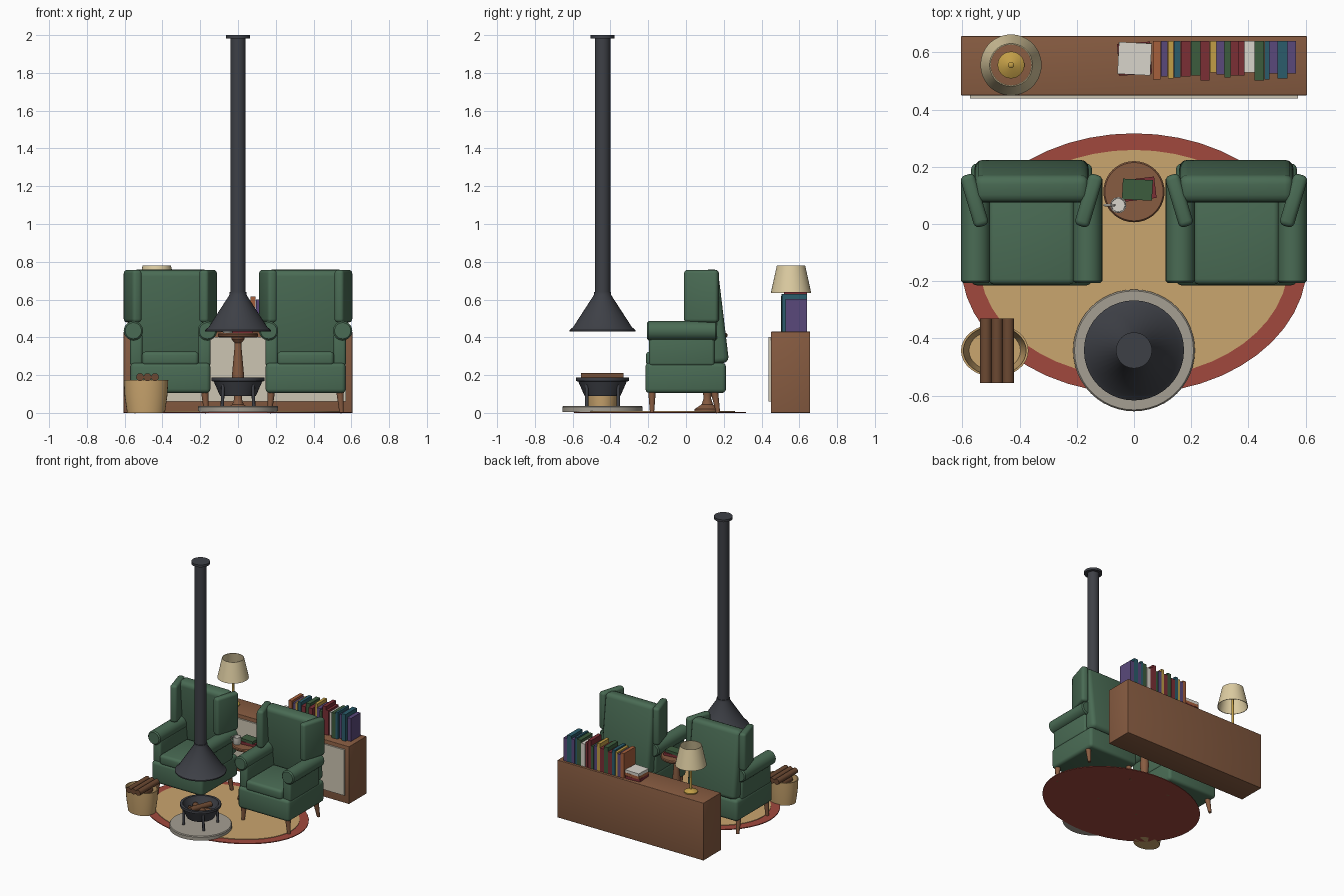
import bpy, bmesh, math
from mathutils import Matrix, Vector, Euler

if "Cube" in bpy.data.objects:
    bpy.data.objects.remove(bpy.data.objects["Cube"])

mats = {}
def mat(name, hexa):
    lin = [(((hexa >> s) & 255) / 255) ** 2.2 for s in (16, 8, 0)]
    m = bpy.data.materials.new(name)
    m.diffuse_color = (*lin, 1)
    m.use_nodes = True
    m.node_tree.nodes["Principled BSDF"].inputs["Base Color"].default_value = m.diffuse_color
    mats[name] = m

for n, h in dict(green=0x4B6B55, wood=0x865C43, dark_wood=0x6B4A35, tan=0xC9A46E, red=0xA04A40,
                 iron=0x404248, stone=0xA39D91, cream=0xCBC3B1, gold=0xC09C48, shade=0xDCCBA0,
                 b_green=0x3F5C40, b_red=0x7A3238, b_teal=0x2F5D6B, b_purple=0x5A4A7A,
                 b_orange=0xA5603F, white=0xD8D4CA).items():
    mat(n, h)

def finish(name, bm, m, loc=(0, 0, 0), rot=(0, 0, 0), angle=0.6):
    bmesh.ops.recalc_face_normals(bm, faces=bm.faces)
    me = bpy.data.meshes.new(name)
    bm.to_mesh(me)
    bm.free()
    me.materials.append(mats[m])
    me.shade_smooth()
    me.set_sharp_from_angle(angle=angle)
    ob = bpy.data.objects.new(name, me)
    ob.location, ob.rotation_euler = loc, rot
    bpy.context.collection.objects.link(ob)
    return ob

def box(name, loc, size, m, bevel=0, rot=(0, 0, 0), seg=3):
    bm = bmesh.new()
    bmesh.ops.create_cube(bm, size=1)
    bmesh.ops.scale(bm, vec=size, verts=bm.verts)
    if bevel:
        bmesh.ops.bevel(bm, geom=bm.edges[:], offset=bevel, segments=seg, profile=0.5, affect='EDGES')
    return finish(name, bm, m, loc, rot)

def span(name, x, y, z, m, bevel=0):
    c = [(a + b) / 2 for a, b in (x, y, z)]
    return box(name, c, [b - a for a, b in (x, y, z)], m, bevel)

def lathe(name, prof, m, loc=(0, 0, 0), n=32, sc=(1, 1), closed=False, rot=(0, 0, 0)):
    bm = bmesh.new()
    rings = [[bm.verts.new((r * math.cos(t) * sc[0], r * math.sin(t) * sc[1], z))
              for t in (2 * math.pi * i / n for i in range(n))] for r, z in prof]
    pairs = list(zip(rings, rings[1:])) + ([(rings[-1], rings[0])] if closed else [])
    for a, b in pairs:
        for i in range(n):
            j = (i + 1) % n
            bm.faces.new((a[i], a[j], b[j], b[i]))
    bmesh.ops.remove_doubles(bm, verts=bm.verts, dist=1e-5)
    return finish(name, bm, m, loc, rot)

def rod(name, a, b, r0, r1, m, n=16, bev=0):
    a, b = Vector(a), Vector(b)
    L = (b - a).length
    prof = [(0, 0), (r0 - bev, 0), (r0, bev), (r1, L - bev), (r1 - bev, L), (0, L)]
    return lathe(name, prof, m, a, n, rot=(b - a).to_track_quat('Z', 'Y').to_euler())

# Rug and hearth
lathe("rug_border", [(0, 0), (1, 0), (1, .006), (0, .006)], "red", (0, -.138, 0), 48, (.605, .455))
lathe("rug_field", [(0, .001), (1, .001), (1, .01), (0, .01)], "tan", (0, -.138, 0), 48, (.54, .397))
F = (0, -.442, 0)
lathe("hearth_slab", [(0, .005), (.213, .005), (.213, .03), (.208, .036), (0, .036)], "stone", F, 48)

# Hanging stove: bowl, legs, logs, hood, flue
lathe("fire_bowl", [(0, .09), (.095, .09), (.128, .165), (.14, .17), (.14, .187), (.122, .187),
                    (.115, .165), (.085, .11), (0, .11)], "iron", F, 40)
for k in range(4):
    t = math.pi / 4 + k * math.pi / 2
    x, y = .118 * math.cos(t), .118 * math.sin(t) - .442
    rod("bowl_leg", (x, y, .03), (x * .95, y, .15), .009, .009, "iron", 12)
for i, (a, z) in enumerate([(.3, .135), (-.5, .14), (1.2, .16)]):
    dx, dy = .085 * math.cos(a), .085 * math.sin(a)
    rod("fire_log", (-dx, -.442 - dy, z), (dx, -.442 + dy, z), .02, .02, "dark_wood", 12)
lathe("hood", [(.175, .43), (.175, .438), (.155, .455), (.045, .625), (.045, .64), (.035, .64),
               (.036, .62), (.145, .452), (.165, .43)], "iron", F, 40, closed=True)
lathe("flue_pipe", [(0, .62), (.041, .62), (.041, 1.985), (0, 1.985)], "iron", F, 32)
lathe("flue_cap", [(0, 1.982), (.063, 1.982), (.063, 2), (0, 2)], "iron", F, 32)

# Wing armchairs
for cx in (-.358, .358):
    span("chair_base", (cx - .212, cx + .212), (-.215, .212), (.105, .265), "green", .022)
    span("seat_cushion", (cx - .15, cx + .15), (-.212, .12), (.25, .325), "green", .02)
    box("chair_back", (cx, .15, .51), (.4, .097, .5), "green", .03, (.12, 0, 0))
    for s in (-1, 1):
        span("arm_panel", sorted((cx + s * .148, cx + s * .213)), (-.195, .15), (.25, .42), "green", .014)
        rod("arm_roll", (cx + s * .196, -.207, .435), (cx + s * .196, .165, .435), .051, .051, "green", 28, .008)
        box("chair_wing", (cx + s * .2, .082, .618), (.052, .188, .278), "green", .018, (0, 0, -s * .29))
        for y, lean in ((-.18, 0), (.15, .02)):
            rod("chair_leg", (cx + s * .19, y + lean, 0), (cx + s * .182, y, .115), .011, .02, "wood", 16)

# Side table with mug and books
T = (0, .113, 0)
lathe("table_top", [(0, .4), (.1, .4), (.107, .406), (.107, .416), (.102, .422), (0, .422)], "wood", T, 40)
lathe("table_post", [(0, .008), (.068, .008), (.068, .02), (.03, .045), (.02, .075), (.022, .1), (.032, .2),
                     (.02, .33), (.018, .37), (.035, .39), (.035, .402), (0, .402)], "wood", T, 24)
box("table_book", (.02, .122, .432), (.11, .075, .02), "b_red", 0, (0, 0, .12))
box("table_book", (.012, .12, .452), (.105, .072, .02), "b_green", 0, (0, 0, -.05))
lathe("mug", [(0, .422), (.022, .422), (.027, .43), (.028, .478), (.024, .478), (.023, .432), (0, .432)],
      "white", (-.055, .066, 0), 24)
bpy.ops.mesh.primitive_torus_add(major_segments=20, minor_segments=8, major_radius=.017, minor_radius=.004,
                                 location=(-.086, .066, .45), rotation=(math.pi / 2, 0, 0))
handle = bpy.context.object
handle.name = "mug_handle"
handle.data.materials.append(mats["white"])
handle.data.shade_smooth()

# Log basket
B = (-.487, -.443, 0)
lathe("basket", [(0, 0), (.1, 0), (.113, .09), (.118, .175), (.11, .175), (.1, .07), (.09, .02), (0, .02)],
      "tan", B, 32, (1, .78))
for x in (-.518, -.479, -.44):
    rod("basket_log", (x, -.556, .189), (x, -.33, .189), .021, .021, "dark_wood", 12)
for x in (-.51, -.46):
    rod("basket_log", (x, -.505, .145), (x, -.38, .145), .022, .022, "dark_wood", 12)

# Low cabinet
span("cabinet", (-.605, .605), (.45, .657), (0, .43), "wood", .003)
span("cabinet_front_panel", (-.573, .573), (.438, .452), (.06, .402), "cream")

# Table lamp
P = (-.43, .556, .43)
lathe("lamp_base", [(0, 0), (.047, 0), (.047, .008), (.03, .018), (.009, .026), (.008, .26), (.011, .27), (0, .28)],
      "gold", P, 28)
lathe("lamp_shade", [(.107, .205), (.075, .35), (.071, .35), (.103, .205)], "shade", P, 36, closed=True)

# Row of books: colour, right edge, front edge, height
x = .066
row = [("orange", .094, .505, .185), ("purple", .119, .515, .17), ("gold", .139, .509, .18),
       ("teal", .164, .512, .19), ("b_red", .199, .515, .165), ("green", .233, .519, .195),
       ("b_red", .265, .502, .175), ("gold", .289, .53, .205), ("purple", .317, .523, .18),
       ("green", .338, .512, .17), ("b_red", .366, .519, .21), ("b_red", .387, .519, .185),
       ("white", .422, .53, .17), ("green", .456, .502, .19), ("teal", .474, .505, .2),
       ("purple", .502, .526, .18), ("teal", .537, .508, .2), ("purple", .568, .526, .172)]
for c, x1, y, h in row:
    span("shelf_book", (x, x1 - .001), (y, .64), (.43, .43 + h), c if c in ("gold", "white", "b_red") else "b_" + c)
    x = x1

# Stack of books lying flat
for i, (c, r) in enumerate([("b_red", .07), ("b_orange", -.02), ("white", -.05)]):
    box("stacked_book", (.002, .578, .441 + i * .021), (.115, .112, .021), c, 0, (0, 0, r))
